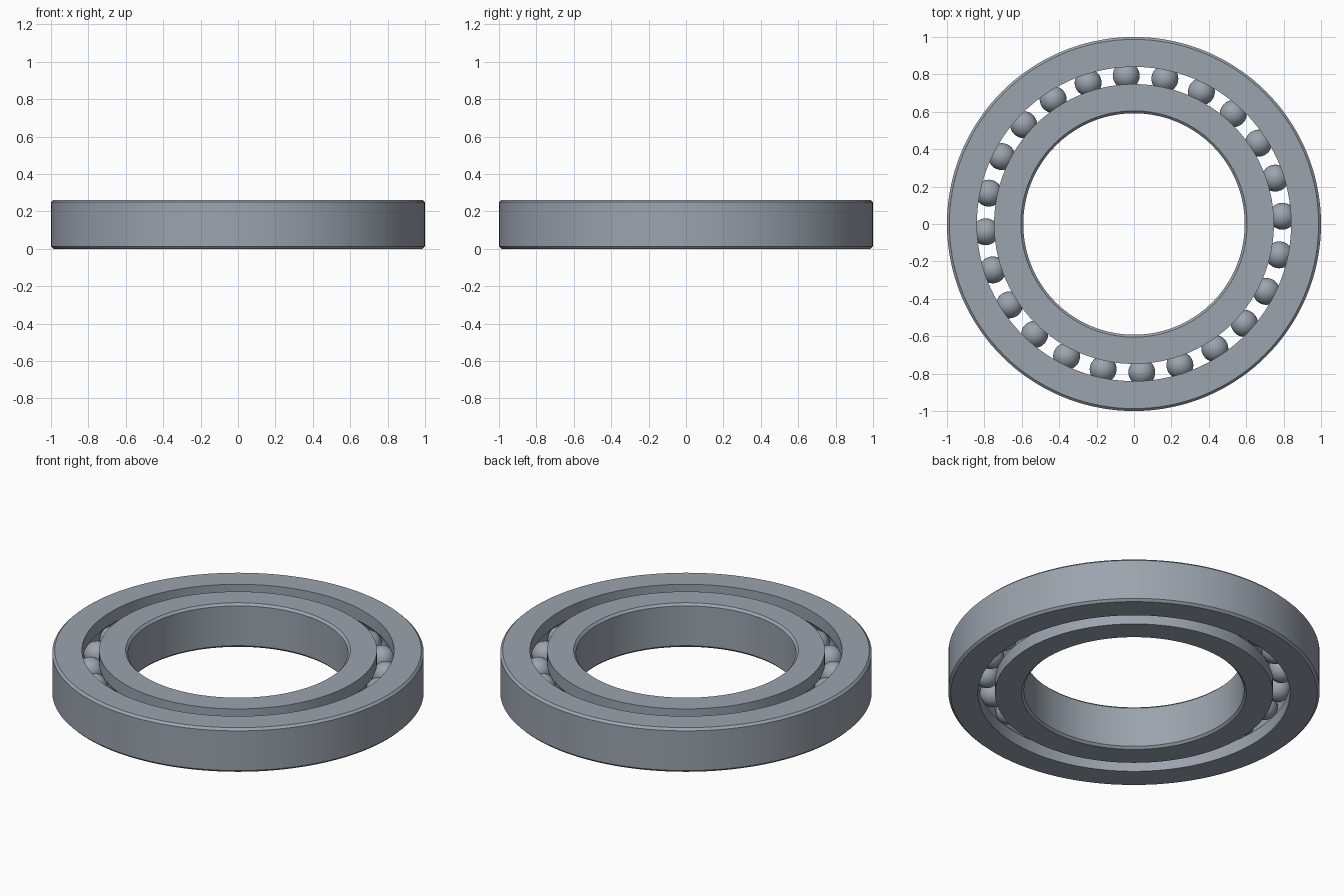
import bpy, bmesh
from math import sin, cos, acos, radians, tau

cube = bpy.data.objects.get("Cube")
if cube:
    bpy.data.objects.remove(cube, do_unlink=True)

HEIGHT = 0.262
MID = HEIGHT / 2
PITCH = 0.794          # radius of the circle of ball centres
BALL_R = 0.072
GROOVE_R = 0.073
CHAMFER = 0.013
BALLS = 24
SEGMENTS = 144

steel = bpy.data.materials.new("brushed_steel")
colour = (0.33, 0.37, 0.42, 1)
steel.use_nodes = True
steel.diffuse_color = colour
steel.node_tree.nodes["Principled BSDF"].inputs["Base Color"].default_value = colour


def finish(name, bm):
    """Turn a bmesh into a smooth object with sharp edges kept."""
    mesh = bpy.data.meshes.new(name)
    bm.to_mesh(mesh)
    bm.free()
    mesh.materials.append(steel)
    obj = bpy.data.objects.new(name, mesh)
    bpy.context.collection.objects.link(obj)
    bpy.ops.object.select_all(action='DESELECT')
    obj.select_set(True)
    bpy.context.view_layer.objects.active = obj
    bpy.ops.object.shade_smooth_by_angle(angle=radians(30))
    return obj


def race(name, plain_r, groove_side_r):
    """Ring with a chamfered plain wall and a ball groove in the other wall."""
    side = 1 if groove_side_r > PITCH else -1
    half = acos(abs(groove_side_r - PITCH) / GROOVE_R)
    steps = 12
    angles = [half * (2 * i / steps - 1) for i in range(steps + 1)]
    groove = [(PITCH + side * GROOVE_R * cos(a), MID + GROOVE_R * sin(a)) for a in angles]
    inset = plain_r - side * CHAMFER
    profile = [(groove_side_r, 0), *groove, (groove_side_r, HEIGHT),
               (inset, HEIGHT), (plain_r, HEIGHT - CHAMFER),
               (plain_r, CHAMFER), (inset, 0)]
    bm = bmesh.new()
    verts = [bm.verts.new((r, 0, z)) for r, z in profile]
    edges = [bm.edges.new((verts[i - 1], verts[i])) for i in range(len(verts))]
    bmesh.ops.spin(bm, geom=verts + edges, cent=(0, 0, 0), axis=(0, 0, 1),
                   angle=tau, steps=SEGMENTS)
    bmesh.ops.remove_doubles(bm, verts=bm.verts, dist=0.0001)
    bmesh.ops.recalc_face_normals(bm, faces=bm.faces)
    return finish(name, bm)


# Outer and inner rings
race("outer_race", 1.0, 0.84)
race("inner_race", 0.592, 0.748)

# Balls, sharing one mesh
bm = bmesh.new()
bmesh.ops.create_uvsphere(bm, u_segments=32, v_segments=16, radius=BALL_R)
first = finish("ball_1", bm)
for i in range(BALLS):
    ball = first
    if i:
        ball = bpy.data.objects.new(f"ball_{i + 1}", first.data)
        bpy.context.collection.objects.link(ball)
    a = radians(3) + tau * i / BALLS
    ball.location = (PITCH * cos(a), PITCH * sin(a), MID)
